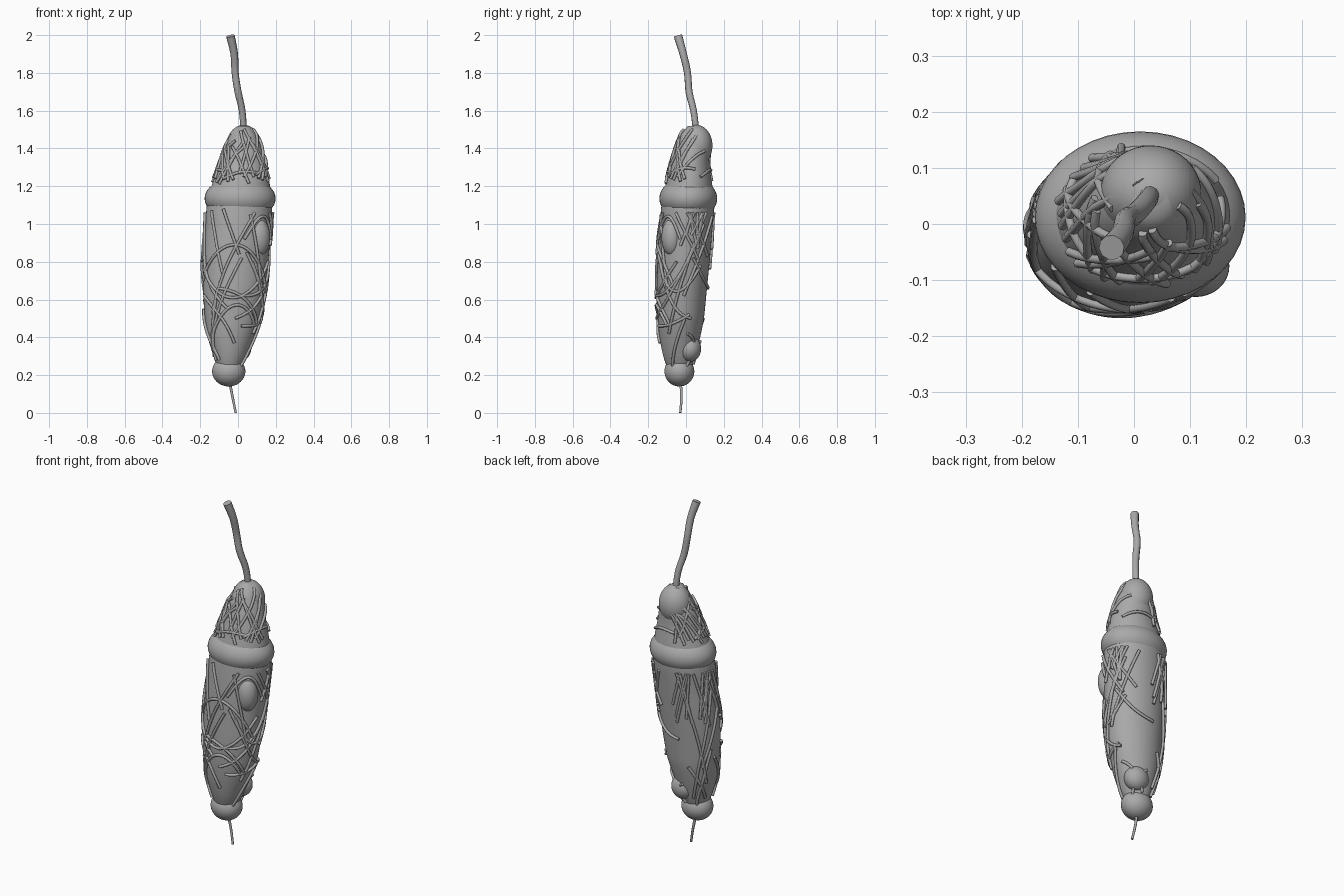
import bpy, bmesh, random
from math import sin, cos, pi, radians
from mathutils import Vector, Matrix

cube = bpy.data.objects.get("Cube")
if cube:
    bpy.data.objects.remove(cube, do_unlink=True)

grey = bpy.data.materials.new("plain grey")
grey.use_nodes = True
tone = (0.4, 0.4, 0.4, 1)
grey.diffuse_color = tone
grey.node_tree.nodes["Principled BSDF"].inputs["Base Color"].default_value = tone

# Body outline: height, left and right edge, front and back edge
OUTLINE = [
    (0.20, -0.10, 0.00, -0.09, 0.02),
    (0.30, -0.13, 0.045, -0.12, 0.05),
    (0.40, -0.16, 0.085, -0.14, 0.075),
    (0.50, -0.175, 0.12, -0.15, 0.095),
    (0.65, -0.185, 0.145, -0.155, 0.11),
    (0.80, -0.185, 0.16, -0.15, 0.125),
    (0.95, -0.175, 0.172, -0.143, 0.138),
    (1.10, -0.165, 0.18, -0.13, 0.15),
    (1.20, -0.14, 0.17, -0.11, 0.14),
    (1.30, -0.105, 0.15, -0.085, 0.125),
    (1.40, -0.07, 0.128, -0.055, 0.12),
    (1.48, -0.03, 0.095, -0.025, 0.10),
    (1.52, 0.00, 0.06, 0.01, 0.07),
]


def section(z):
    """Smoothly interpolated outline row at height z."""
    last = len(OUTLINE) - 2
    z = min(max(z, OUTLINE[0][0]), OUTLINE[-1][0])
    i = next((k for k in range(last + 1) if z <= OUTLINE[k + 1][0]), last)
    p1, p2 = OUTLINE[i], OUTLINE[i + 1]
    p0, p3 = OUTLINE[max(i - 1, 0)], OUTLINE[min(i + 2, last + 1)]
    t = (z - p1[0]) / (p2[0] - p1[0])
    row = []
    for a, b, c, d in zip(p0[1:], p1[1:], p2[1:], p3[1:]):
        m1, m2 = (c - a) / 2, (d - b) / 2
        row.append(b + m1 * t + (3 * (c - b) - 2 * m1 - m2) * t * t
                   + (2 * (b - c) + m1 + m2) * t ** 3)
    return row


def on_body(angle, z, lift=0.0):
    x0, x1, y0, y1 = section(z)
    return Vector(((x0 + x1) / 2 + ((x1 - x0) / 2 + lift) * cos(angle),
                   (y0 + y1) / 2 + ((y1 - y0) / 2 + lift) * sin(angle), z))


def finish(name, bm):
    mesh = bpy.data.meshes.new(name)
    bmesh.ops.recalc_face_normals(bm, faces=bm.faces)
    for f in bm.faces:
        f.smooth = True
    bm.to_mesh(mesh)
    bm.free()
    mesh.materials.append(grey)
    obj = bpy.data.objects.new(name, mesh)
    bpy.context.collection.objects.link(obj)
    return obj


def bulge(name, centre, radii):
    bm = bmesh.new()
    bmesh.ops.create_uvsphere(bm, u_segments=40, v_segments=24, radius=1,
                              matrix=Matrix.Translation(centre) @ Matrix.Diagonal((*radii, 1)))
    return finish(name, bm)


def tubes(name, paths, radius, sides=2):
    """Round tubes along smooth paths of (point, thickness)."""
    curve = bpy.data.curves.new(name, "CURVE")
    curve.dimensions = "3D"
    curve.bevel_depth = radius
    curve.bevel_resolution = sides
    curve.use_fill_caps = True
    curve.resolution_u = 3
    for path in paths:
        s = curve.splines.new("BEZIER")
        s.bezier_points.add(len(path) - 1)
        for bp, (co, thick) in zip(s.bezier_points, path):
            bp.co = co
            bp.radius = thick
            bp.handle_left_type = bp.handle_right_type = "AUTO"
    curve.materials.append(grey)
    obj = bpy.data.objects.new(name, curve)
    bpy.context.collection.objects.link(obj)
    bpy.ops.object.select_all(action="DESELECT")
    obj.select_set(True)
    bpy.context.view_layer.objects.active = obj
    bpy.ops.object.convert(target="MESH")
    bpy.ops.object.shade_smooth_by_angle(angle=radians(50))


# Pod body, lofted from the outline
bm = bmesh.new()
SIDES, RINGS = 48, 60
low, high = OUTLINE[0][0], OUTLINE[-1][0]
rings = [[bm.verts.new(on_body(2 * pi * k / SIDES, low + (high - low) * r / RINGS))
          for k in range(SIDES)] for r in range(RINGS + 1)]
for a, b in zip(rings, rings[1:]):
    for k in range(SIDES):
        n = (k + 1) % SIDES
        bm.faces.new((a[k], a[n], b[n], b[k]))
bm.faces.new(rings[0][::-1])
bm.faces.new(rings[-1])
finish("pod_body", bm)

# Swellings on the body
bulge("shoulder_band", (0.011, 0.012, 1.135), (0.188, 0.153, 0.115))
bulge("bottom_bulb", (-0.049, -0.035, 0.22), (0.088, 0.079, 0.08))
bulge("top_bulb", (0.03, 0.055, 1.415), (0.09, 0.085, 0.11))
bulge("side_lump", (0.11, -0.075, 0.93), (0.06, 0.055, 0.1))
bulge("low_back_lump", (0.0, 0.02, 0.34), (0.07, 0.06, 0.07))

# Stem and tail thread
tubes("stem", [[(Vector(p), r) for p, r in (
    ((0.03, 0.055, 1.48), 0.8), ((0.022, 0.04, 1.6), 0.85), ((0.0, 0.016, 1.7), 0.9),
    ((-0.015, 0.008, 1.8), 0.9), ((-0.02, -0.015, 1.9), 0.95), ((-0.04, -0.042, 1.995), 1.1))]],
    0.021, 3)
tubes("tail_thread", [[(Vector(p), r) for p, r in (
    ((-0.045, -0.03, 0.17), 1), ((-0.03, -0.024, 0.09), 0.9), ((-0.012, -0.03, 0), 0.8))]], 0.008)


def strand(a0, z0, a1, z1, bend):
    """Fibre hugging the body between two spots, bowed up or down."""
    path = []
    for i in range(13):
        t = i / 12
        z = z0 + (z1 - z0) * t + bend * sin(pi * t)
        path.append((on_body(radians(a0 + (a1 - a0) * t), z, 0.005), 1))
    return path


# Fibres: start angle and height, end angle and height, bow
FRONT = [
    (-165, 0.70, -20, 0.68, 0.2), (-165, 0.78, -15, 0.8, -0.18),
    (-145, 1.07, -112, 0.74, 0), (-118, 1.08, -85, 0.84, 0),
    (-62, 1.06, -135, 0.52, 0.04), (-78, 0.92, -10, 0.92, 0.12),
    (-150, 0.3, -80, 0.82, 0.02), (-160, 0.62, -80, 0.37, 0.03),
    (-140, 0.4, -35, 0.46, 0.14), (-120, 0.66, -25, 0.46, 0.05),
    (-175, 0.9, -100, 0.55, -0.05), (-70, 1.05, -30, 0.62, 0),
    (-150, 0.28, -125, 0.6, 0), (-190, 0.55, -130, 0.28, 0),
]
LEFT = [
    (-85, 0.5, 30, 0.95, -0.1), (-75, 0.62, 40, 1.0, -0.12),
    (-70, 0.46, 20, 0.52, -0.02), (-60, 0.8, 25, 0.5, -0.08),
    (-72, 0.85, 40, 0.78, -0.17), (-25, 1.06, 35, 0.8, 0),
    (0, 1.06, 60, 0.83, 0), (65, 1.04, 5, 0.62, 0),
    (20, 0.9, -30, 0.42, 0), (10, 0.5, -30, 0.24, 0),
    (75, 0.26, 20, 0.42, 0.03), (85, 0.38, 30, 0.24, 0.02),
]
BACK = [
    (105, 1.06, 150, 0.4, 0), (170, 0.95, 115, 0.3, 0), (160, 0.6, 125, 0.26, 0),
    (110, 0.5, 155, 0.3, 0), (185, 0.85, 140, 0.5, 0), (95, 0.66, 20, 0.82, -0.04),
]
fibres = [strand(*f) for f in FRONT + LEFT + BACK]

# Tangled patches below the shoulder at the back
rng = random.Random(4)
for k in range(13):
    a, tilt = rng.uniform(105, 180), rng.choice((-1, 1)) * rng.uniform(12, 35)
    fibres.append(strand(a, 1.06, a + tilt, rng.uniform(0.72, 0.88), 0))
for k in range(8):
    a = rng.uniform(0, 50)
    fibres.append(strand(a, 1.06, a + rng.uniform(-25, 25), rng.uniform(0.85, 0.95), 0))

# Fibres crossing over the crown
for k in range(24):
    a = 105 + k * 255 / 24
    tilt = rng.choice((-1, 1)) * rng.uniform(25, 80)
    fibres.append(strand(a, rng.uniform(1.21, 1.27), a + tilt, rng.uniform(1.38, 1.52), 0.03))
for a, z in ((150, 1.25), (-130, 1.24), (-60, 1.26), (30, 1.25)):
    fibres.append(strand(a, z, a + 75, z + 0.03, 0.02))
tubes("wrapped_fibres", fibres, 0.008)
